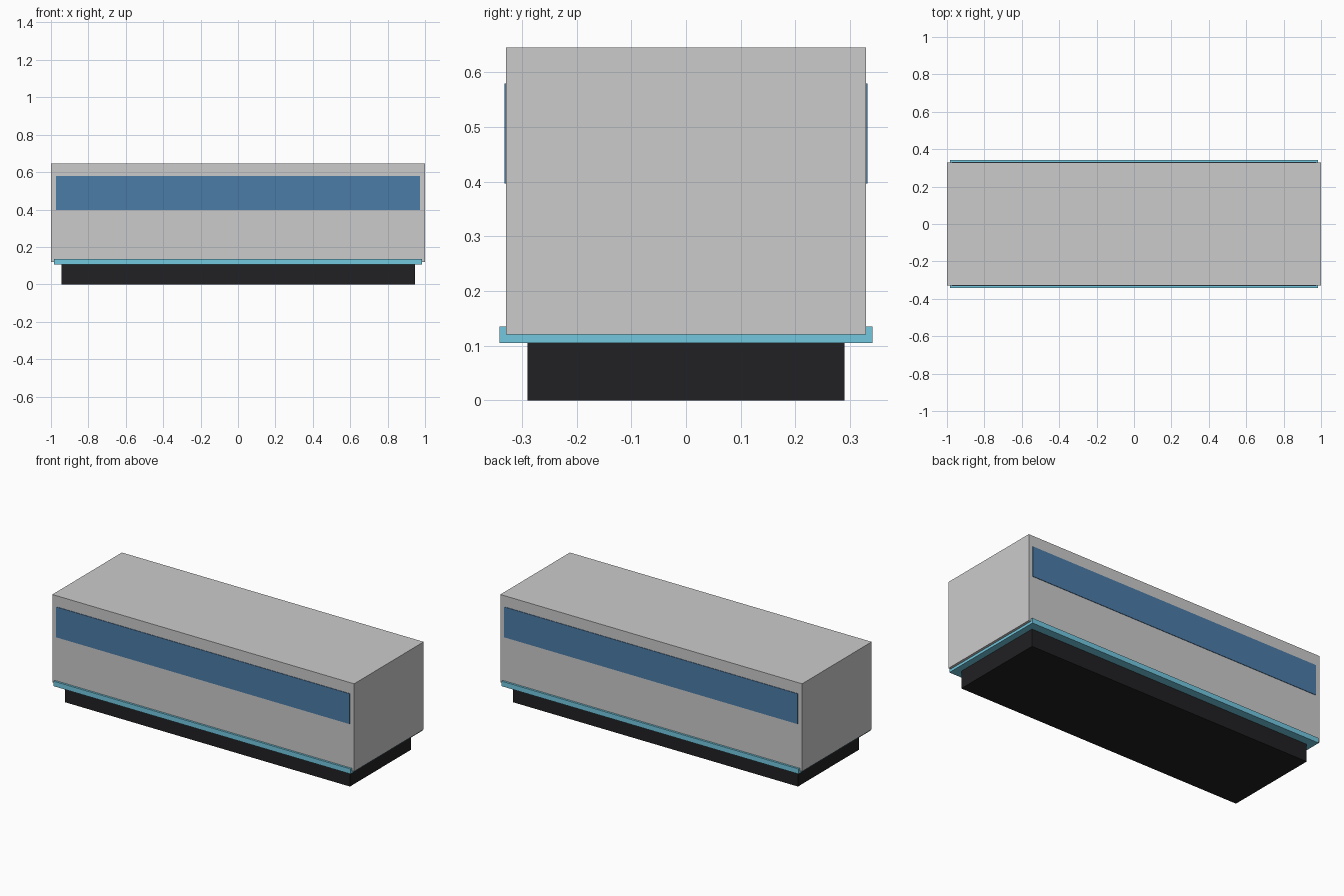
import bpy

if "Cube" in bpy.data.objects:
    bpy.data.objects.remove(bpy.data.objects["Cube"])


def material(name, rgb):
    mat = bpy.data.materials.new(name)
    mat.diffuse_color = (*rgb, 1.0)
    mat.use_nodes = True
    mat.node_tree.nodes["Principled BSDF"].inputs["Base Color"].default_value = mat.diffuse_color
    return mat


def box(name, half_x, y0, y1, z0, z1, mat=None):
    bpy.ops.mesh.primitive_cube_add(size=1, location=(0, (y0 + y1) / 2, (z0 + z1) / 2))
    obj = bpy.context.object
    obj.name = name
    obj.scale = (2 * half_x, y1 - y0, z1 - z0)
    bpy.ops.object.transform_apply(location=True, rotation=False, scale=True)
    if mat:
        obj.data.materials.append(mat)
    return obj


black = material("underframe_black", (0.015, 0.015, 0.017))
cyan = material("trim_cyan", (0.17, 0.58, 0.74))
blue = material("window_blue", (0.07, 0.2, 0.39))

# Dark recessed underframe
box("underframe", 0.945, -0.29, 0.29, 0.0, 0.105, black)

# Sill slab projecting slightly past the long sides
box("sill_trim", 0.985, -0.341, 0.341, 0.105, 0.135, cyan)

# Main carriage body
box("body", 1.0, -0.329, 0.329, 0.12, 0.645)

# Long window band, mirrored to the back side
window = box("window_band", 0.973, -0.332, -0.326, 0.397, 0.579, blue)
mirror = window.modifiers.new("mirror", 'MIRROR')
mirror.use_axis = (False, True, False)
